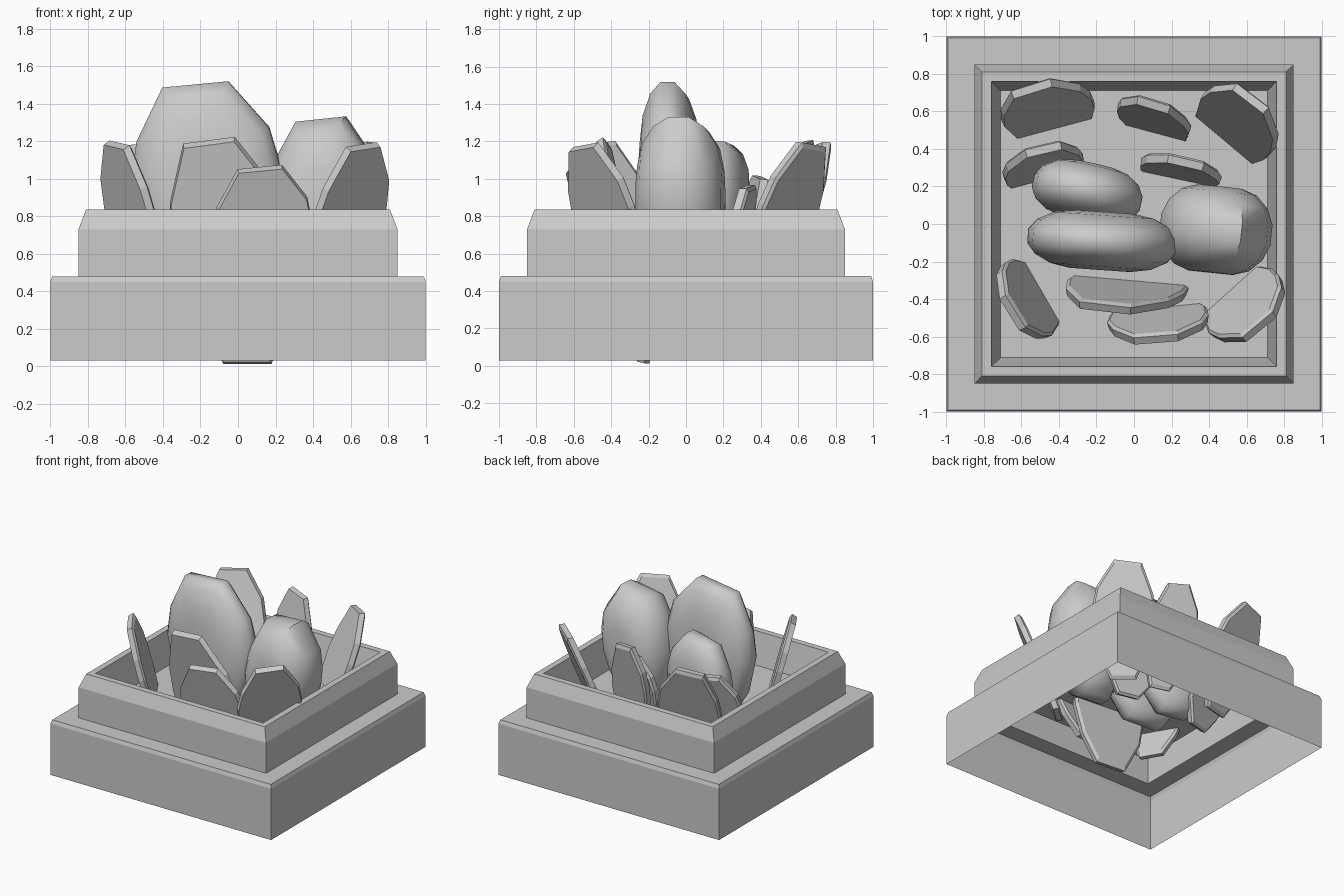
import bpy, bmesh, math
from mathutils import Vector

if "Cube" in bpy.data.objects:
    bpy.data.objects.remove(bpy.data.objects["Cube"])


def finish(name, bm, angle):
    bmesh.ops.recalc_face_normals(bm, faces=bm.faces)
    me = bpy.data.meshes.new(name)
    bm.to_mesh(me)
    bm.free()
    ob = bpy.data.objects.new(name, me)
    bpy.context.collection.objects.link(ob)
    bpy.ops.object.select_all(action='DESELECT')
    ob.select_set(True)
    bpy.context.view_layer.objects.active = ob
    if angle:
        bpy.ops.object.shade_smooth_by_angle(angle=math.radians(angle))
    return ob


def loft(bm, rings):
    for a, b in zip(rings, rings[1:]):
        for i in range(len(a)):
            j = (i + 1) % len(a)
            bm.faces.new((a[i], a[j], b[j], b[i]))


# Stepped square planter shell, open below and closed by the soil: (half width, z)
profile = [(1, .03), (1, .45), (.99, .48), (.85, .48), (.85, .73),
           (.81, .835), (.76, .835), (.71, .58)]
bm = bmesh.new()
rings = [[bm.verts.new((sx * h, sy * h, z))
          for sx, sy in ((-1, -1), (1, -1), (1, 1), (-1, 1))] for h, z in profile]
loft(bm, rings)
bm.faces.new(rings[-1])
finish("planter_box", bm, 0)

# Lopsided pad outline: u across, v from base to tip
OUTLINE = [(-.2, 0), (.2, 0), (.4, .2), (.5, .42), (.5, .6), (.43, .78),
           (.16, 1), (-.28, .97), (-.46, .71), (-.5, .52), (-.42, .25)]
# Cross-sections: (depth fraction, outline scale)
FAT = [(-.5, .4), (-.44, .66), (-.3, .87), (-.12, .98), (.12, .98),
       (.3, .87), (.44, .66), (.5, .4)]
THIN = [(-.5, .94), (-.25, 1), (.5, .97)]


def pad(name, base, tip, turn, width, depth, sections, flip=1):
    base, tip = Vector(base), Vector(tip)
    a = math.radians(turn)
    u = Vector((math.cos(a), math.sin(a), 0))
    v = tip - base
    n = u.cross(v).normalized()          # points outward from a leaf that faces front
    bm = bmesh.new()
    rings = []
    for d, s in sections:
        rings.append([bm.verts.new(base + u * (p * flip * s * width)
                                   + v * (.5 + (q - .5) * s) + n * (d * depth))
                      for p, q in OUTLINE])
    loft(bm, rings)
    bm.faces.new(rings[0])
    bm.faces.new(rings[-1])
    finish(name, bm, 50 if sections is FAT else 0)


# Three plump upright pads
pad("tall_pad", (-.16, -.09, .4), (-.18, -.09, 1.53), -4, .81, .31, FAT)
pad("right_pad", (.38, -.03, .4), (.48, -.03, 1.34), -6, .6, .46, FAT)
pad("back_pad", (-.25, .15, .4), (-.25, .19, 1.21), -12, .6, .3, FAT)

# Thin leaves leaning outward around them: base, tip, turn, width, flip
LEAVES = [
    ("front_leaf_left", (.05, -.22, .01), (-.12, -.45, 1.22), -5, .64, 1),
    ("front_leaf_right", (.1, -.4, .3), (.15, -.61, 1.07), 6, .54, 1),
    ("front_right_corner_leaf", (.47, -.32, .35), (.69, -.53, 1.19), 42, .48, 1),
    ("left_leaf", (-.46, -.35, .35), (-.66, -.45, 1.2), -60, .46, -1),
    ("back_left_corner_leaf", (-.4, .46, .35), (-.52, .74, 1.2), 15, .5, 1),
    ("back_left_leaf", (-.45, .2, .35), (-.51, .4, 1.02), 15, .44, -1),
    ("back_leaf", (.14, .46, .35), (.08, .65, 1.21), -15, .4, -1),
    ("back_inner_leaf", (.25, .22, .35), (.25, .34, .97), -12, .44, -1),
    ("back_right_corner_leaf", (.44, .4, .35), (.65, .66, 1.2), -40, .48, 1),
]
for name, base, tip, turn, width, flip in LEAVES:
    pad(name, base, tip, turn, width, .055, THIN, flip)
